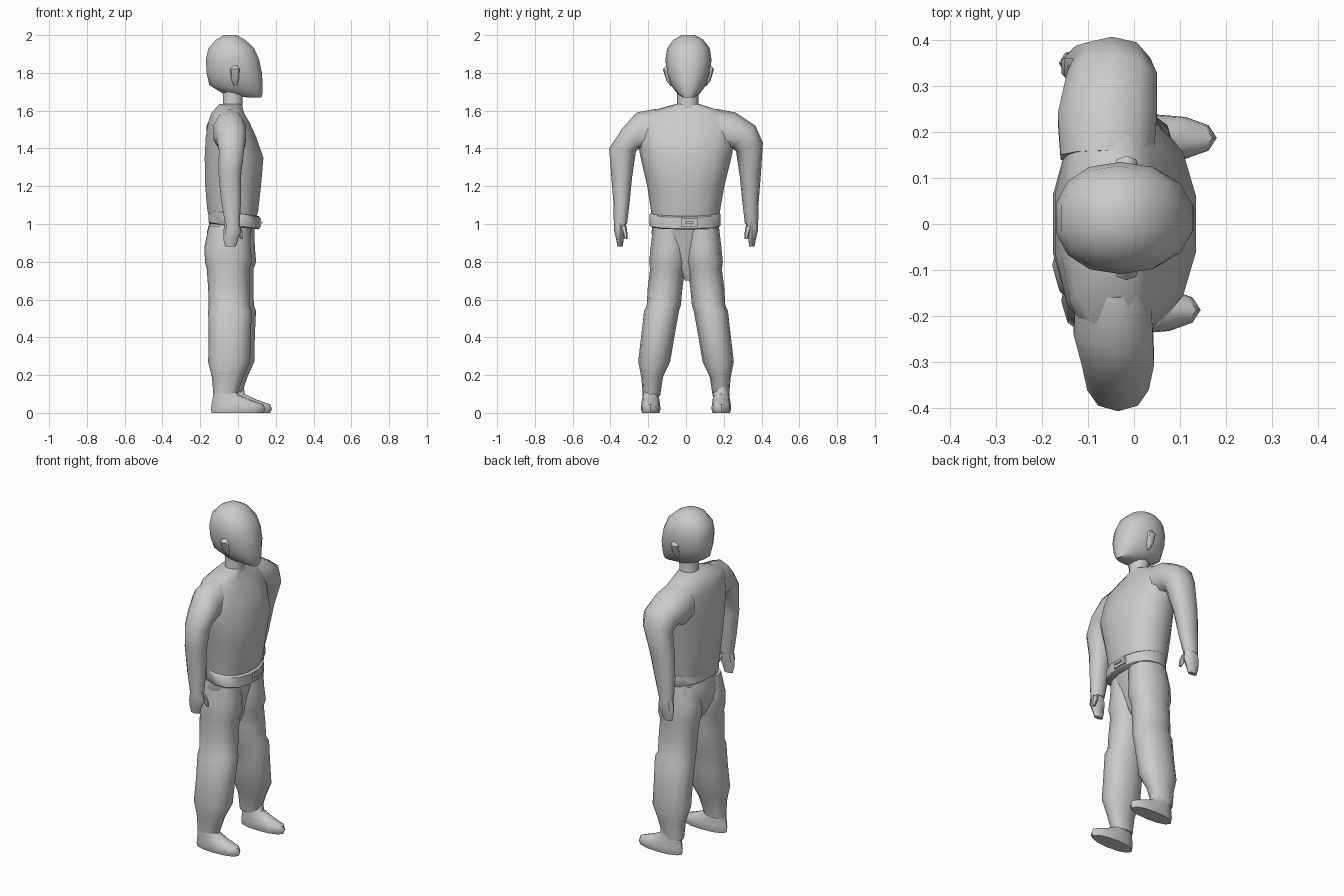
import bpy, bmesh
from math import sin, cos, pi, radians, copysign


def soft(v, p):
    return copysign(abs(v) ** p, v)


def loft(name, rings, n=12, p=0.9, shear=0.0):
    """Rings: (x_min, x_max, (y, z) of one side, (y, z) of the other side)."""
    bm = bmesh.new()
    loops = []
    for x0, x1, (ya, za), (yb, zb) in rings:
        loop = []
        for i in range(n):
            t = 2 * pi * i / n
            u, v = soft(cos(t), p), soft(sin(t), p)
            x = (x0 + x1) / 2 + v * (x1 - x0) / 2
            y = (ya + yb) / 2 + u * (yb - ya) / 2
            z = (za + zb) / 2 + u * (zb - za) / 2 - shear * x
            loop.append(bm.verts.new((x, y, z)))
        loops.append(loop)
    for a, b in zip(loops, loops[1:]):
        for i in range(n):
            j = (i + 1) % n
            bm.faces.new((a[i], a[j], b[j], b[i]))
    bm.faces.new(loops[0])
    bm.faces.new(loops[-1])
    bmesh.ops.recalc_face_normals(bm, faces=bm.faces)
    me = bpy.data.meshes.new(name)
    bm.to_mesh(me)
    bm.free()
    ob = bpy.data.objects.new(name, me)
    bpy.context.collection.objects.link(ob)
    bpy.ops.object.select_all(action='DESELECT')
    ob.select_set(True)
    bpy.context.view_layer.objects.active = ob
    bpy.ops.object.shade_smooth_by_angle(angle=radians(45))
    return ob


def level(z, x0, x1, y0, y1):
    return (x0, x1, (y0, z), (y1, z))


# Head, ears and neck
loft("head", [level(z, x0, x1, 0.013 - r, 0.013 + r) for z, x0, x1, r in [
    (1.67, 0.05, 0.125, 0.03), (1.69, -0.08, 0.132, 0.06),
    (1.735, -0.155, 0.134, 0.093), (1.80, -0.17, 0.13, 0.116),
    (1.87, -0.173, 0.115, 0.122), (1.93, -0.16, 0.088, 0.113),
    (1.975, -0.12, 0.04, 0.08), (2.0, -0.075, -0.005, 0.035)]], n=14)
for s, side in ((-1, "right"), (1, "left")):
    loft(side + "_ear", [level(z, x0, x1, 0.013 + s * 0.08, 0.013 + s * y)
                         for z, x0, x1, y in [(1.73, -0.02, -0.005, 0.095),
                                              (1.76, -0.035, 0.004, 0.118),
                                              (1.82, -0.045, 0.012, 0.135),
                                              (1.84, -0.03, 0.002, 0.118)]], n=8)
loft("neck", [level(1.56, -0.10, 0.035, -0.06, 0.08),
              level(1.63, -0.082, 0.025, -0.047, 0.065),
              level(1.74, -0.08, 0.03, -0.047, 0.065)], n=10)

# Torso with sloping shoulders
loft("torso", [level(0.98, -0.14, 0.09, -0.175, 0.17),
               level(1.07, -0.165, 0.11, -0.185, 0.18),
               level(1.20, -0.177, 0.125, -0.205, 0.203),
               level(1.35, -0.18, 0.138, -0.24, 0.24),
               level(1.46, -0.174, 0.10, -0.26, 0.26),
               level(1.54, -0.16, 0.062, -0.265, 0.265),
               level(1.585, -0.145, 0.035, -0.23, 0.23),
               level(1.635, -0.10, 0.02, -0.055, 0.07)], n=14)

# Belt and buckle
loft("belt", [level(0.985, -0.152, 0.112, -0.188, 0.178),
              level(0.99, -0.158, 0.118, -0.193, 0.183),
              level(1.05, -0.158, 0.118, -0.193, 0.183),
              level(1.055, -0.152, 0.112, -0.188, 0.178)], n=14, shear=0.12)
for name, x, sy, sz in (("belt_buckle", 0.114, 0.085, 0.046),
                        ("buckle_pin", 0.122, 0.045, 0.012)):
    bpy.ops.mesh.primitive_cube_add(size=1, location=(x, 0.018, 1.008))
    bpy.context.object.name = name
    bpy.context.object.scale = (0.018, sy, sz)

# Arms: shoulder across, then down to the hand; the left one swings back
for s, side, base, swing, wide, slope in (
        (-1, "right", -0.035, 0.005, 1.0, 0.03), (1, "left", -0.048, -0.065, 1.25, 0.0)):
    def arm(name, rows, n):
        rings = []
        for x, r, ya, za, yb, zb in rows:
            k = min(1, max(0, (1.42 - zb) / 0.42))
            w = 1 + (wide - 1) * (1 - 0.8 * k)
            c = base + swing * k + x
            rings.append((c - r * w, c + r * w, (s * ya, za), (s * yb, zb)))
        loft(side + name, rings, n)
    arm("_arm", [(-0.01, 0.085, 0.13, 1.38, 0.16, 1.61),
                 (-0.01, 0.09, 0.20, 1.38, 0.262, 1.59),
                 (0, 0.082, 0.245, 1.40, 0.368 - slope, 1.52 - slope / 2),
                 (0, 0.07, 0.265, 1.385, 0.407, 1.43 - slope),
                 (-0.01, 0.062, 0.285, 1.25, 0.397, 1.27),
                 (-0.005, 0.055, 0.298, 1.12, 0.385, 1.12),
                 (0, 0.04, 0.312, 1.0, 0.382, 1.0)], 10)
    arm("_hand", [(0, 0.036, 0.315, 1.02, 0.38, 1.02),
                  (0, 0.048, 0.32, 0.96, 0.38, 0.96),
                  (-0.008, 0.04, 0.33, 0.92, 0.37, 0.92),
                  (-0.01, 0.028, 0.335, 0.88, 0.362, 0.88)], 8)
    arm("_thumb", [(0.025, 0.02, 0.315, 0.99, 0.35, 0.99),
                   (0.042, 0.016, 0.31, 0.95, 0.335, 0.95),
                   (0.05, 0.008, 0.31, 0.92, 0.325, 0.92)], 6)

# Trousers: hips and two baggy legs
loft("trouser_hips", [level(1.02, -0.145, 0.09, -0.175, 0.17),
                      level(0.95, -0.165, 0.07, -0.183, 0.175),
                      level(0.86, -0.16, 0.05, -0.14, 0.14),
                      level(0.78, -0.12, 0.035, -0.05, 0.06),
                      level(0.70, -0.06, 0.005, -0.005, 0.03)], n=14)
for s, side, dx in ((-1, "right", -0.01), (1, "left", 0.012)):
    off = 0.008 if s < 0 else 0.004
    loft(side + "_trouser_leg", [
        level(z, x0 + dx, x1 + dx, s * (yi - off), s * yo)
        for z, x0, x1, yi, yo in [
            (0.99, -0.145, 0.075, 0.006, 0.174), (0.88, -0.168, 0.077, 0.0, 0.187),
            (0.80, -0.165, 0.084, 0.004, 0.195), (0.76, -0.155, 0.07, 0.014, 0.19),
            (0.66, -0.148, 0.07, 0.027, 0.203), (0.57, -0.145, 0.072, 0.035, 0.208),
            (0.54, -0.148, 0.083, 0.045, 0.222), (0.40, -0.145, 0.077, 0.07, 0.238),
            (0.27, -0.148, 0.074, 0.092, 0.253), (0.19, -0.128, 0.038, 0.13, 0.237),
            (0.09, -0.12, 0.005, 0.145, 0.228)]], 12)

    # Shoe with flat sole and sloping instep
    d = -0.005 if s < 0 else 0.03
    loft(side + "_shoe", [
        level(z, x0 + d, x1 + d, s * (0.187 - r), s * (0.187 + r))
        for z, x0, x1, r in [
            (0.0, -0.135, 0.14, 0.046), (0.02, -0.138, 0.15, 0.052),
            (0.045, -0.135, 0.14, 0.05), (0.07, -0.13, 0.07, 0.046),
            (0.10, -0.125, 0.005, 0.042), (0.15, -0.115, 0.0, 0.036)]], 12, 0.92)
